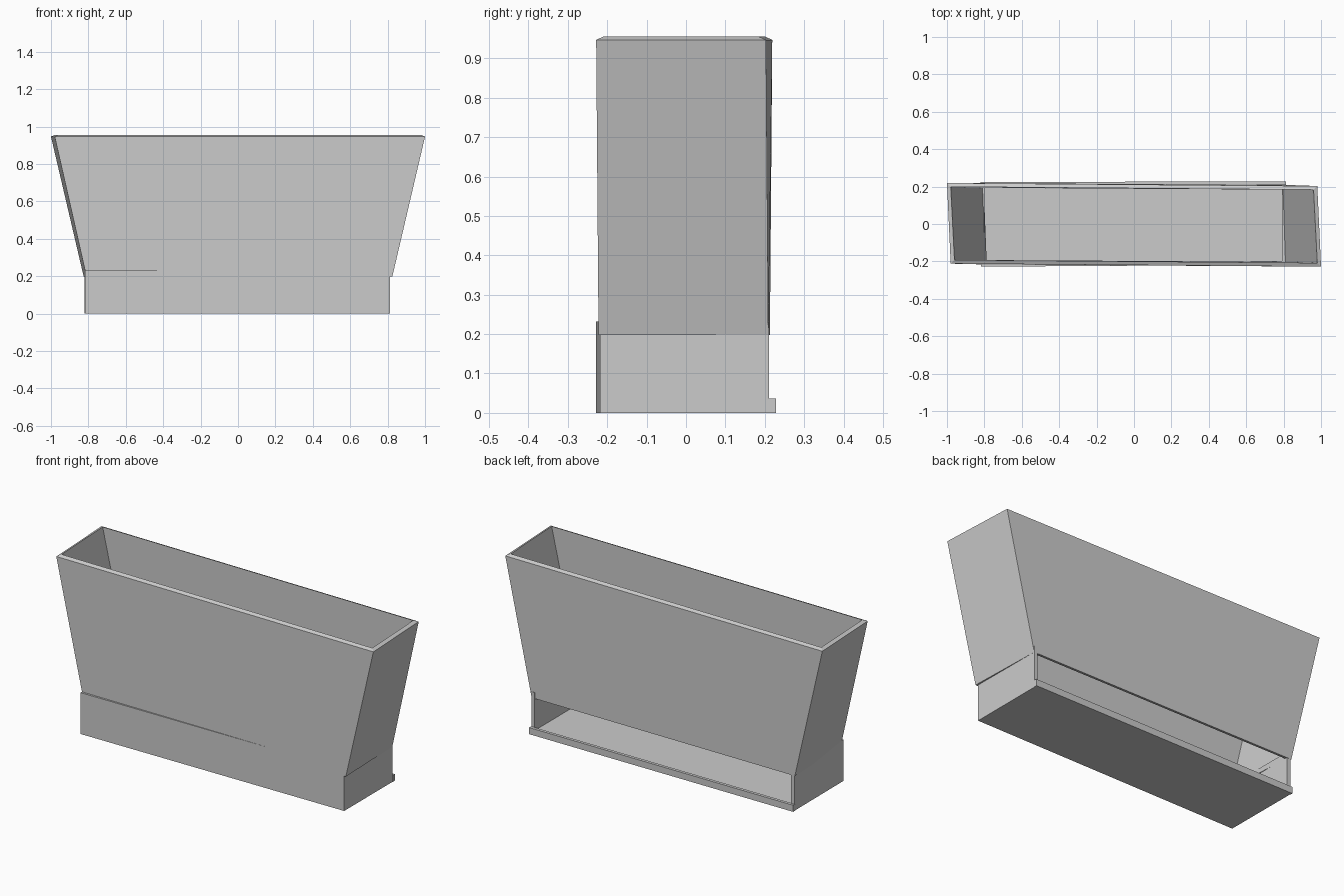
import bpy
import bmesh
from mathutils import Vector

if "Cube" in bpy.data.objects:
    bpy.data.objects.remove(bpy.data.objects["Cube"])


def make_object(name, bm):
    bmesh.ops.recalc_face_normals(bm, faces=bm.faces[:])
    mesh = bpy.data.meshes.new(name)
    bm.to_mesh(mesh)
    bm.free()
    obj = bpy.data.objects.new(name, mesh)
    bpy.context.collection.objects.link(obj)
    return obj


def loft(name, loops, ring=False):
    """Skin equal loops; a ring joins last to first, otherwise the ends are capped."""
    bm = bmesh.new()
    rows = [[bm.verts.new(p) for p in loop] for loop in loops]
    pairs = list(zip(rows, rows[1:]))
    if ring:
        pairs.append((rows[-1], rows[0]))
    else:
        bm.faces.new(rows[0])
        bm.faces.new(rows[-1])
    for a, b in pairs:
        for i in range(4):
            j = (i + 1) % 4
            bm.faces.new((a[i], a[j], b[j], b[i]))
    return make_object(name, bm)


def level(corners, z):
    return [(x, y, z) for x, y in corners]


def inset(corners, dx, dy):
    return [(x - dx * (1 if x > 0 else -1), y - dy * (1 if y > 0 else -1))
            for x, y in corners]


def board(name, a, b, inward, z0, z1):
    """Upright board whose outer face runs from a to b."""
    a, b, n = Vector(a), Vector(b), Vector(inward)
    plan = [tuple(a), tuple(b), tuple(b + n), tuple(a + n)]
    return loft(name, [level(plan, z0), level(plan, z1)])


T = 0.02

# Flared hopper: slightly skewed, open at the top and bottom
top = [(-0.98, -0.212), (1.0, -0.228), (0.98, 0.203), (-1.0, 0.219)]
low = [(-0.81, -0.216), (0.825, -0.222), (0.812, 0.209), (-0.825, 0.213)]
loft("hopper", [level(low, 0.198), level(top, 0.947),
                level(inset(top, 0.02, T), 0.956),
                level(inset(low, 0.022, T), 0.203)], ring=True)

# Base tray: floor, front and two ends; the back is left open
lf, rf, rb, lb = (-0.818, -0.228), (0.812, -0.218), (0.812, 0.211), (-0.82, 0.211)
base = [lf, rf, rb, lb]
loft("base_floor", [level(base, 0.0), level(base, T)])
board("base_front", lf, rf, (0, T), 0.0, 0.232)
board("base_end_right", rf, rb, (-T, 0), 0.0, 0.232)
board("base_end_left", lf, lb, (T, 0), 0.0, 0.232)

# Low retaining lip along the open back
board("back_lip", (-0.822, 0.224), (0.814, 0.228), (0, -0.017), 0.0, 0.037)
